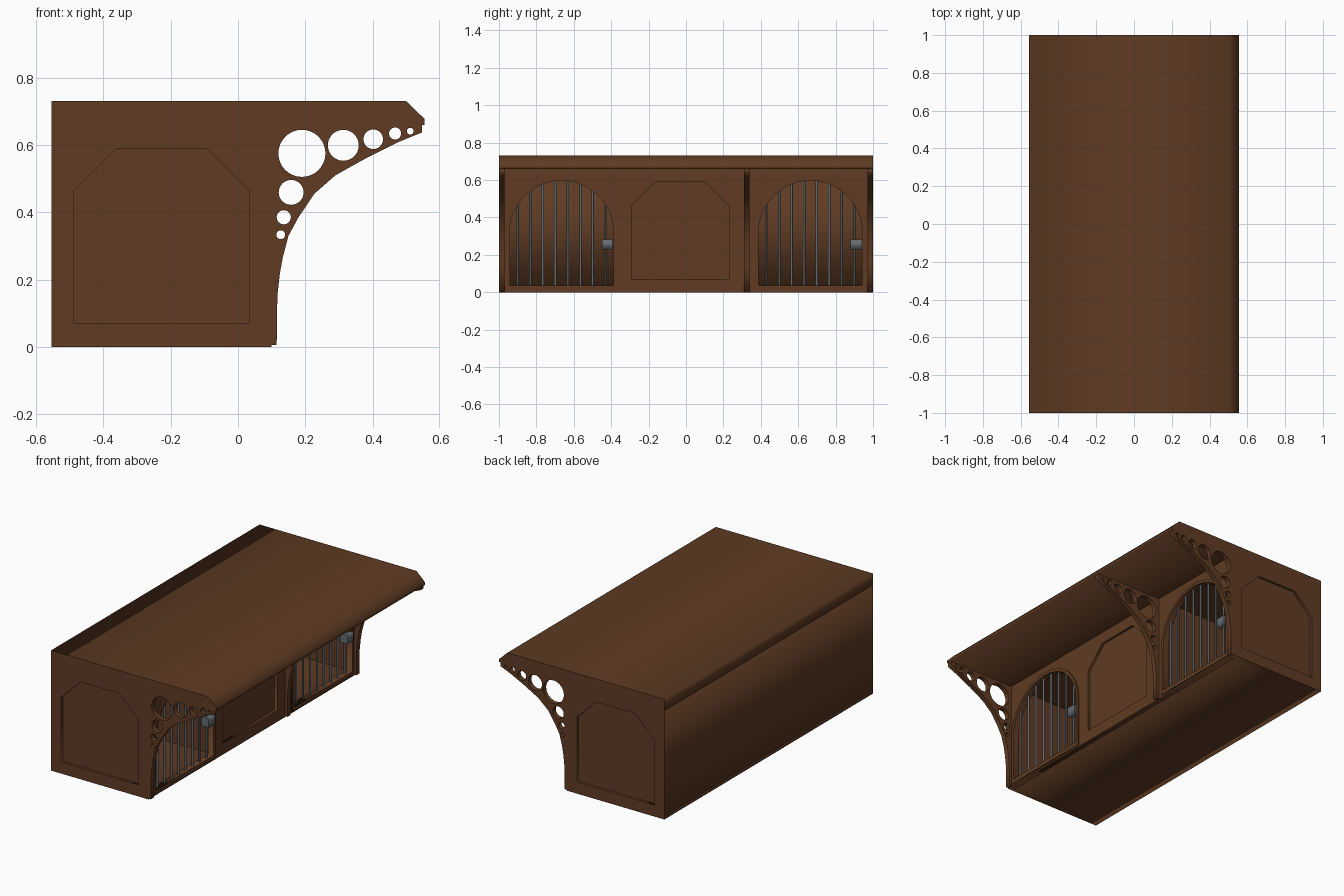
import bpy, math
from math import pi, cos, sin, sqrt

if "Cube" in bpy.data.objects:
    bpy.data.objects.remove(bpy.data.objects["Cube"])


def material(name, rgb):
    m = bpy.data.materials.new(name)
    m.diffuse_color = (*rgb, 1)
    m.use_nodes = True
    m.node_tree.nodes["Principled BSDF"].inputs["Base Color"].default_value = m.diffuse_color
    return m


WOOD = material("brown wood", (0.115, 0.044, 0.017))
STEEL = material("grey steel", (0.13, 0.15, 0.165))


def plate(name, loops, axis, lo, hi, mat=WOOD):
    """Flat plate from an outline plus hole loops, running from lo to hi on the axis.
    Axis 'y' takes (x, z) points and axis 'x' takes (y, z) points."""
    cu = bpy.data.curves.new(name, 'CURVE')
    cu.dimensions = '2D'
    cu.fill_mode = 'BOTH'
    cu.extrude = (hi - lo) / 2
    for loop in loops:
        s = cu.splines.new('POLY')
        s.points.add(len(loop) - 1)
        for p, (u, v) in zip(s.points, loop):
            p.co = (u, v, 0, 1)
        s.use_cyclic_u = True
    ob = bpy.data.objects.new(name, cu)
    bpy.context.collection.objects.link(ob)
    mid = (lo + hi) / 2
    if axis == 'y':
        ob.rotation_euler = (pi / 2, 0, 0)
        ob.location = (0, mid, 0)
    else:
        ob.rotation_euler = (pi / 2, 0, pi / 2)
        ob.location = (mid, 0, 0)
    bpy.ops.object.select_all(action='DESELECT')
    ob.select_set(True)
    bpy.context.view_layer.objects.active = ob
    bpy.ops.object.convert(target='MESH')
    ob = bpy.context.object
    ob.data.materials.clear()
    ob.data.materials.append(mat)
    return ob


def box(name, x0, x1, y0, y1, z0, z1, mat=WOOD):
    return plate(name, [rect(x0, x1, z0, z1)], 'y', y0, y1, mat)


def rect(u0, u1, v0, v1):
    return [(u0, v0), (u1, v0), (u1, v1), (u0, v1)]


def circle(u, v, r, n=32):
    return [(u + r * cos(2 * pi * i / n), v + r * sin(2 * pi * i / n)) for i in range(n)]


def panel(u0):
    """Square panel outline with clipped top corners."""
    u1, c = u0 + 0.52, 0.127
    return [(u0, 0.07), (u1, 0.07), (u1, 0.59 - c), (u1 - c, 0.59), (u0 + c, 0.59), (u0, 0.59 - c)]


SPRING = 0.32  # height where the arches begin to curve


def arch(c, r, bottom, n=24):
    return [(c - r, bottom), (c + r, bottom)] + [
        (c + r * cos(pi * i / n), SPRING + r * sin(pi * i / n)) for i in range(n + 1)]


XB, XF, ZR = -0.555, 0.10, 0.66   # back, front wall face, underside of roof
DOORS = (-0.665, 0.665)
R_OUT, R_IN = 0.295, 0.277

# Roof slab with bevelled front edge
plate("roof", [[(XB, ZR), (0.555, ZR), (0.555, 0.677), (0.5, 0.73), (XB, 0.73)]], 'y', -1, 1)

# Floor, back wall and inner dividers
box("floor", XB, XF - 0.03, -0.97, 0.97, 0, 0.02)
box("back_wall", XB, XB + 0.03, -0.97, 0.97, 0.02, ZR)
for y in (-0.34, 0.325):
    box("divider", XB + 0.03, XF - 0.03, y - 0.012, y + 0.012, 0.02, ZR)

# End walls with a recessed panel on the outside
side = rect(XB, XF, 0, ZR)
for s in (-1, 1):
    plate("end_wall", [side, panel(-0.487)], 'y', *sorted((s, s * 0.985)))
    plate("end_wall_backing", [side], 'y', *sorted((s * 0.985, s * 0.97)))

# Front wall with two arched openings and a recessed middle panel
face = rect(-0.97, 0.97, 0, ZR)
openings = [arch(c, R_OUT, 0.01) for c in DOORS]
plate("front_wall", [face, panel(-0.29)] + openings, 'x', XF - 0.015, XF)
plate("front_wall_backing", [face] + openings, 'x', XF - 0.03, XF - 0.015)

# Barred doors: frame, bars and lock
for c in DOORS:
    plate("door_frame", [arch(c, R_OUT, 0.01), arch(c, R_IN, 0.035)], 'x', XF - 0.03, XF + 0.008)
    for i in range(8):
        d = (i - 3.5) * 0.067
        top = SPRING + sqrt(R_IN ** 2 - d ** 2) + 0.005
        bpy.ops.mesh.primitive_cylinder_add(vertices=12, radius=0.0065, depth=top - 0.03,
                                            location=(XF - 0.012, c + d, (top + 0.03) / 2))
        bar = bpy.context.object
        bar.name = "door_bar"
        bar.data.materials.append(STEEL)
        bpy.ops.object.shade_smooth_by_angle()
    box("door_lock", XF - 0.03, XF + 0.018, c + 0.215, c + 0.275, 0.23, 0.283, STEEL)

# Curved brackets pierced by shrinking round holes
curve = [(0.115, 0.005), (0.117, 0.15), (0.124, 0.215), (0.133, 0.265), (0.15, 0.33), (0.18, 0.385),
         (0.227, 0.455), (0.29, 0.51), (0.385, 0.563), (0.48, 0.61), (0.547, 0.637)]
outline = [(XF, 0.005)] + curve + [(0.547, ZR), (XF, ZR)]
holes = [(0.19, 0.575, 0.07), (0.313, 0.599, 0.046), (0.402, 0.617, 0.029), (0.467, 0.634, 0.018),
         (0.512, 0.641, 0.01), (0.158, 0.459, 0.037), (0.136, 0.385, 0.021), (0.127, 0.333, 0.013)]
for y in (-0.985, 0.325, 0.985):
    plate("bracket", [outline] + [circle(*h) for h in holes], 'y', y - 0.015, y + 0.015)
